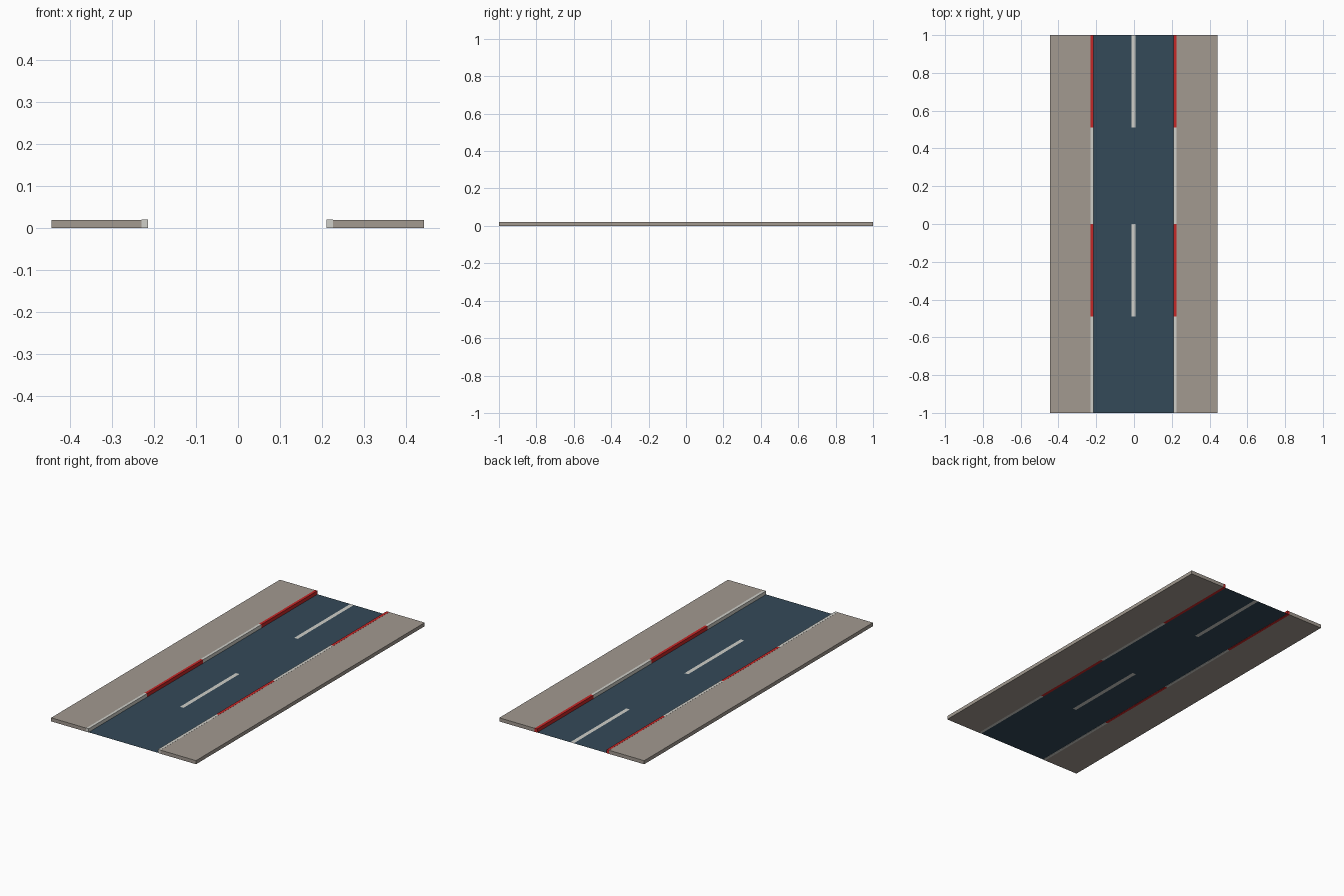
import bpy, bmesh

if "Cube" in bpy.data.objects:
    bpy.data.objects.remove(bpy.data.objects["Cube"])


def material(name, rgb):
    m = bpy.data.materials.new(name)
    m.diffuse_color = (*rgb, 1)
    m.use_nodes = True
    m.node_tree.nodes["Principled BSDF"].inputs["Base Color"].default_value = m.diffuse_color
    return m


PAVING = material("warm grey paving", (0.36, 0.32, 0.28))
ASPHALT = material("blue grey asphalt", (0.034, 0.067, 0.098))
WHITE = material("off white paint", (0.62, 0.62, 0.58))
RED = material("red paint", (0.56, 0.02, 0.02))


def add_object(name, bm, *mats):
    mesh = bpy.data.meshes.new(name)
    bm.to_mesh(mesh)
    bm.free()
    for m in mats:
        mesh.materials.append(m)
    ob = bpy.data.objects.new(name, mesh)
    bpy.context.collection.objects.link(ob)


def box(name, x0, x1, y0, y1, z0, z1, mat):
    bm = bmesh.new()
    bmesh.ops.create_cube(bm, size=1)
    for v in bm.verts:
        v.co.x = x1 if v.co.x > 0 else x0
        v.co.y = y1 if v.co.y > 0 else y0
        v.co.z = z1 if v.co.z > 0 else z0
    add_object(name, bm, mat)


HEIGHT = 0.02
Y_CUTS = [-1, -0.49, 0, 0.51, 1]      # alternating painted lengths
ROAD_X = [-0.214, -0.013, 0.009, 0.21]  # road edges and centre line

# Road sheet, with the centre dashes as faces of the sheet
bm = bmesh.new()
rows = [[bm.verts.new((x, y, 0.001)) for x in ROAD_X] for y in Y_CUTS]
for j in range(4):
    for i in range(3):
        f = bm.faces.new((rows[j][i], rows[j][i + 1], rows[j + 1][i + 1], rows[j + 1][i]))
        f.material_index = int(i == 1 and j % 2 == 1)
add_object("road", bm, ASPHALT, WHITE)

# Pavements and striped kerbs on both sides
for side, outer, joint, inner in (("left", -0.444, -0.229, -0.214),
                                  ("right", 0.443, 0.226, 0.21)):
    box(side + "_pavement", *sorted((outer, joint)), -1, 1, 0, HEIGHT, PAVING)
    for j in range(4):
        box(f"{side}_kerb_{j + 1}", *sorted((joint, inner)), Y_CUTS[j], Y_CUTS[j + 1],
            0, HEIGHT + 0.0005, RED if j % 2 else WHITE)
